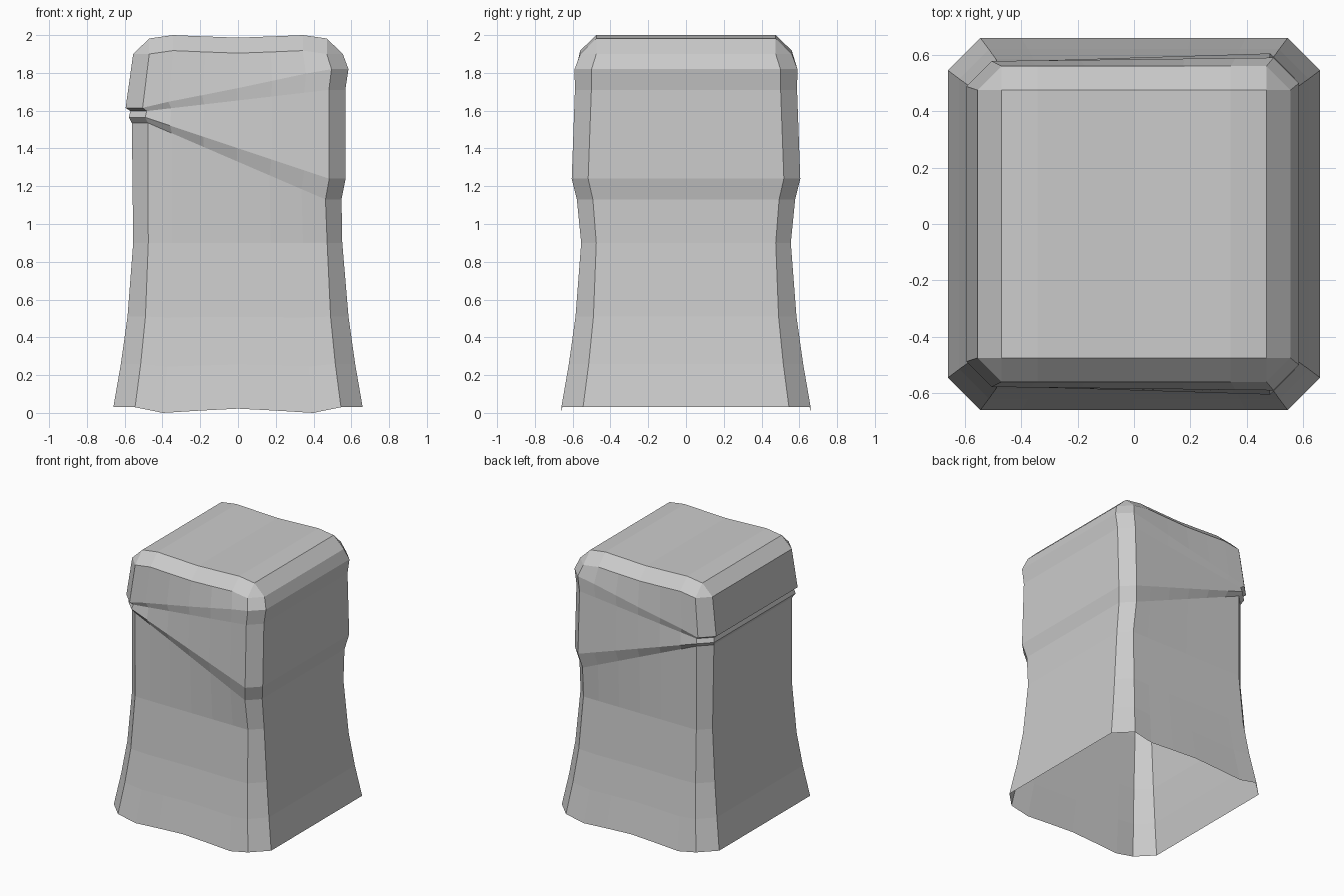
import bpy, bmesh

if "Cube" in bpy.data.objects:
    bpy.data.objects.remove(bpy.data.objects["Cube"])

# Rings from bottom to top, left value then right value:
# zL, zR, half-width XL, XR, half-depth YL, YR, corner cut, wave height
RINGS = [
    (0.03, 0.03, 0.66, 0.66, 0.66, 0.66, 0.115, -0.03),    # flared foot
    (0.26, 0.26, 0.62, 0.62, 0.62, 0.62, 0.105, -0.015),
    (0.51, 0.51, 0.585, 0.585, 0.585, 0.585, 0.095, -0.005),
    (0.90, 0.90, 0.555, 0.552, 0.555, 0.555, 0.08, 0.0),   # waist
    (1.535, 1.13, 0.562, 0.548, 0.553, 0.578, 0.085, 0.0), # under lower lip
    (1.565, 1.24, 0.578, 0.57, 0.575, 0.605, 0.087, 0.0),  # lower lip
    (1.598, 1.71, 0.57, 0.568, 0.565, 0.588, 0.087, 0.0),  # under upper lip
    (1.615, 1.82, 0.595, 0.585, 0.578, 0.59, 0.09, 0.004), # upper lip
    (1.90, 1.90, 0.555, 0.555, 0.56, 0.56, 0.085, 0.018),  # shoulder
]
STEPS = [-1, -0.73, -0.37, 0, 0.37, 0.73, 1]
WAVE = [0, 1, 0.6, 0.25, 0.6, 1, 0]


def lerp(a, b, t):
    return a + (b - a) * (t + 1) / 2


bm = bmesh.new()


def make_ring(zl, zr, xl, xr, yl, yr, cut, wave):
    front, back = [], []
    for s, w in zip(STEPS, WAVE):
        x = lerp(-(xl - cut), xr - cut, s)
        y, z = lerp(yl, yr, s), lerp(zl, zr, s) + wave * w
        front.append(bm.verts.new((x, -y, z)))
        back.append(bm.verts.new((x, y, z)))
    right = [bm.verts.new((xr, k * (yr - cut), zr)) for k in (-1, 1)]
    left = [bm.verts.new((-xl, k * (yl - cut), zl)) for k in (1, -1)]
    return front + right + back[::-1] + left


# Walls, open underneath
loops = [make_ring(*r) for r in RINGS]
for a, b in zip(loops, loops[1:]):
    n = len(a)
    for i in range(n):
        j = (i + 1) % n
        bm.faces.new((a[i], a[j], b[j], b[i]))

# Bevelled, gently dished cap
top = loops[-1]
n = len(STEPS)
front, back = top[:n], top[n + 2:2 * n + 2][::-1]
fr, br = top[n], top[n + 1]
bl, fl = top[-2], top[-1]
in_f = [bm.verts.new((v.co.x, -0.475, v.co.z + 0.082)) for v in front]
in_b = [bm.verts.new((v.co.x, 0.475, v.co.z + 0.082)) for v in back]
for i in range(n - 1):
    bm.faces.new((front[i], front[i + 1], in_f[i + 1], in_f[i]))
    bm.faces.new((in_f[i], in_f[i + 1], in_b[i + 1], in_b[i]))
    bm.faces.new((in_b[i], in_b[i + 1], back[i + 1], back[i]))
bm.faces.new((fl, in_f[0], in_b[0], bl))
bm.faces.new((fr, br, in_b[-1], in_f[-1]))
for tri in ((fl, front[0], in_f[0]), (front[-1], fr, in_f[-1]),
            (br, back[-1], in_b[-1]), (back[0], bl, in_b[0])):
    bm.faces.new(tri)

bmesh.ops.recalc_face_normals(bm, faces=bm.faces)
mesh = bpy.data.meshes.new("stone_post")
bm.to_mesh(mesh)
bm.free()
post = bpy.data.objects.new("stone_post", mesh)
bpy.context.collection.objects.link(post)
